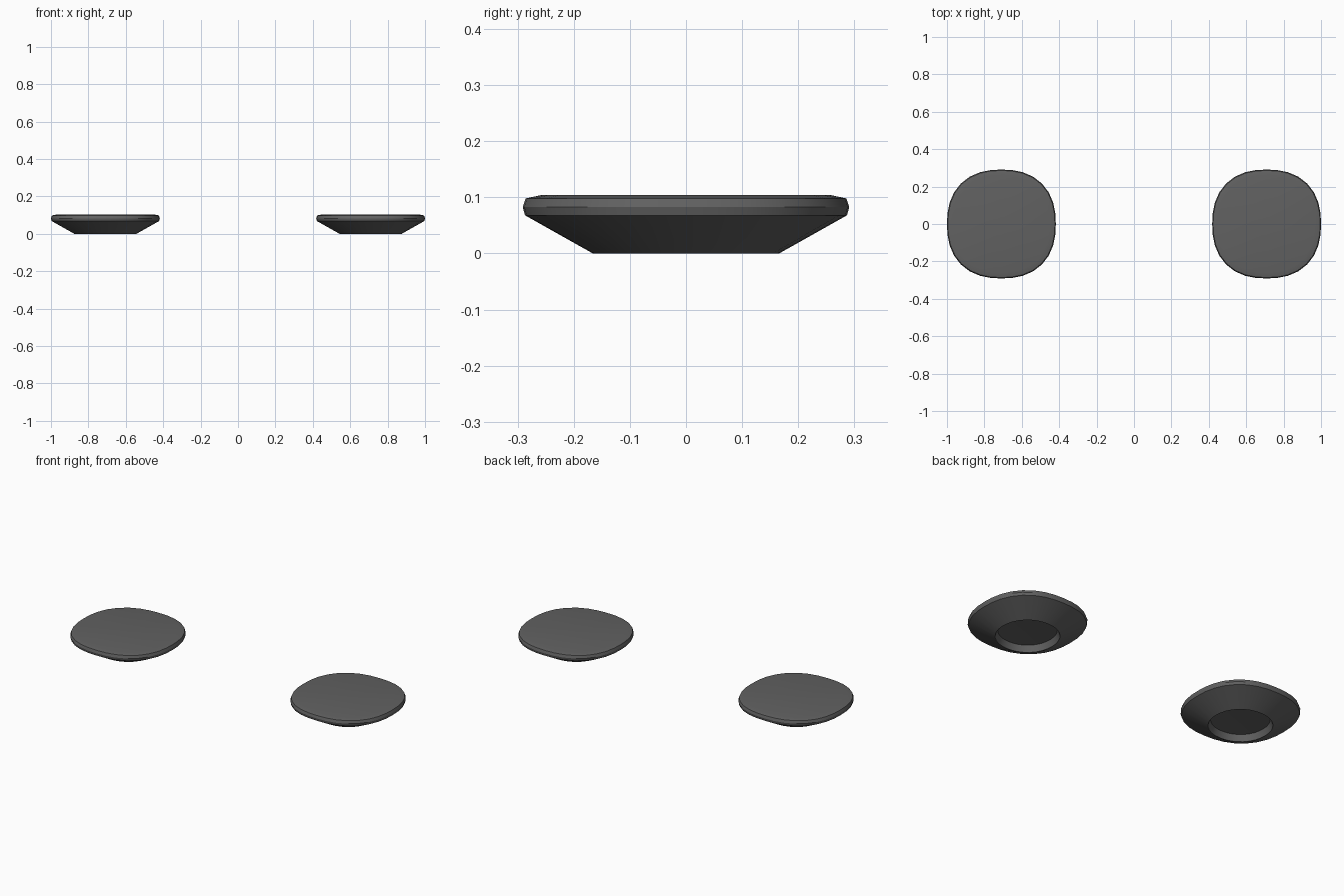
import bpy, bmesh, math

if "Cube" in bpy.data.objects:
    bpy.data.objects.remove(bpy.data.objects["Cube"])

SEG = 32
HALF = 0.291          # half width of the rim
X_OFF = 0.709         # dish centre distance from the middle

# (half width, height, superellipse exponent): underside recess, foot, flare, rim, top edge
PROFILE = [
    (0.150, 0.035, 2.1),
    (0.163, 0.000, 2.1),
    (0.166, 0.000, 2.1),
    (0.287, 0.068, 2.35),
    (HALF, 0.083, 2.35),
    (0.286, 0.098, 2.35),
    (0.258, 0.104, 2.35),
]
RECESS_Z = 0.040      # centre of the underside recess
DISH_Z = 0.090        # centre of the shallow top


def squircle(r, n):
    """Rounded-square outline with half width r."""
    pts = []
    for i in range(SEG):
        a = 2 * math.pi * i / SEG
        c, s = math.cos(a), math.sin(a)
        k = r / (abs(c) ** n + abs(s) ** n) ** (1 / n)
        pts.append((k * c, k * s))
    return pts


def make_dish(name, x):
    bm = bmesh.new()
    rings = [[bm.verts.new((px, py, z)) for px, py in squircle(r, n)]
             for r, z, n in PROFILE]
    bottom = bm.verts.new((0, 0, RECESS_Z))
    top = bm.verts.new((0, 0, DISH_Z))
    for i in range(SEG):
        j = (i + 1) % SEG
        for a, b in zip(rings, rings[1:]):
            bm.faces.new((a[i], a[j], b[j], b[i]))
        bm.faces.new((bottom, rings[0][j], rings[0][i]))
        bm.faces.new((top, rings[-1][i], rings[-1][j]))
    bmesh.ops.recalc_face_normals(bm, faces=bm.faces)
    mesh = bpy.data.meshes.new(name)
    bm.to_mesh(mesh)
    bm.free()
    mat = bpy.data.materials.get("dark_grey") or bpy.data.materials.new("dark_grey")
    mat.diffuse_color = (0.12, 0.12, 0.12, 1)
    mat.use_nodes = True
    mat.node_tree.nodes["Principled BSDF"].inputs["Base Color"].default_value = mat.diffuse_color
    mesh.materials.append(mat)
    obj = bpy.data.objects.new(name, mesh)
    obj.location.x = x
    bpy.context.collection.objects.link(obj)
    bpy.ops.object.select_all(action='DESELECT')
    obj.select_set(True)
    bpy.context.view_layer.objects.active = obj
    bpy.ops.object.shade_smooth_by_angle(angle=math.radians(25))


# Matching pair of dishes
make_dish("left_dish", -X_OFF)
make_dish("right_dish", X_OFF)
